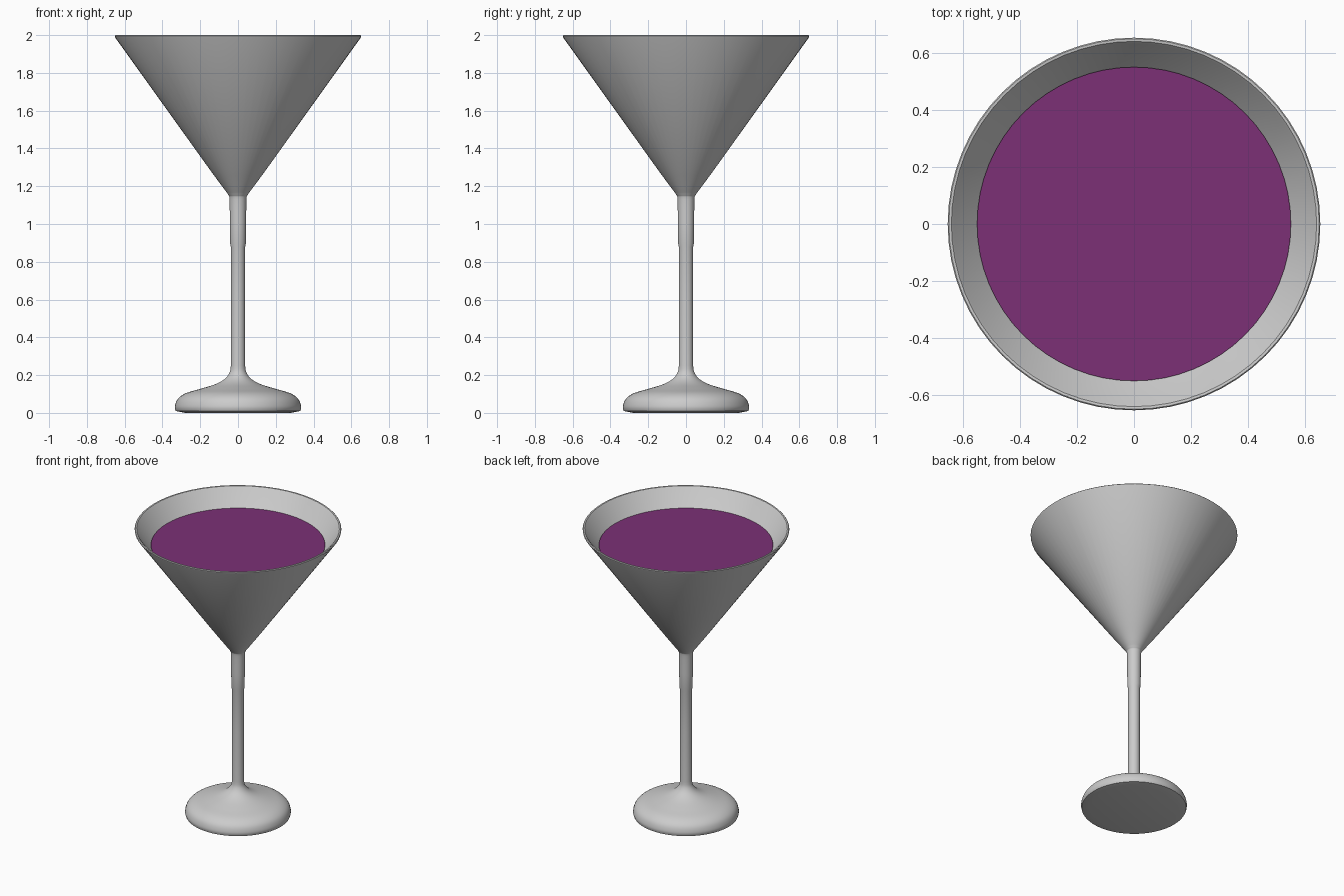
import bpy, bmesh, math
from mathutils import Vector

if "Cube" in bpy.data.objects:
    bpy.data.objects.remove(bpy.data.objects["Cube"])

SEGMENTS = 64


def smooth_curve(pts, steps=4):
    """Catmull-Rom sampling through (radius, height) points."""
    p = [Vector(q) for q in pts]
    p = [p[0]] + p + [p[-1]]
    out = []
    for a, b, c, d in zip(p, p[1:], p[2:], p[3:]):
        for i in range(steps):
            t = i / steps
            out.append(0.5 * (2 * b + (c - a) * t + (2 * a - 5 * b + 4 * c - d) * t ** 2
                              + (3 * b - a - 3 * c + d) * t ** 3))
    return [tuple(v) for v in out] + [tuple(pts[-1])]


def lathe(name, profile, colour=None):
    """Revolve a (radius, height) profile around the z axis."""
    bm = bmesh.new()
    verts = [bm.verts.new((r, 0, z)) for r, z in profile]
    edges = [bm.edges.new(pair) for pair in zip(verts, verts[1:])]
    bmesh.ops.spin(bm, geom=verts + edges, cent=(0, 0, 0), axis=(0, 0, 1),
                   angle=math.tau, steps=SEGMENTS)
    bmesh.ops.remove_doubles(bm, verts=bm.verts, dist=0.0005)
    bmesh.ops.recalc_face_normals(bm, faces=bm.faces)
    mesh = bpy.data.meshes.new(name)
    bm.to_mesh(mesh)
    bm.free()
    obj = bpy.data.objects.new(name, mesh)
    bpy.context.collection.objects.link(obj)
    if colour:
        mat = bpy.data.materials.new(name)
        mat.diffuse_color = colour
        mat.use_nodes = True
        mat.node_tree.nodes["Principled BSDF"].inputs["Base Color"].default_value = mat.diffuse_color
        mesh.materials.append(mat)
    bpy.ops.object.select_all(action='DESELECT')
    obj.select_set(True)
    bpy.context.view_layer.objects.active = obj
    bpy.ops.object.shade_smooth_by_angle(angle=math.radians(40))
    return obj


# Foot: flat underside, rounded edge, concave sweep up to the stem
underside = [(0, 0), (0.28, 0.0)]
foot = smooth_curve([(0.33, 0.01), (0.334, 0.035), (0.318, 0.075), (0.275, 0.105),
                     (0.20, 0.127), (0.12, 0.152), (0.07, 0.18), (0.044, 0.215),
                     (0.038, 0.25)])
# Stem flaring into the cone
stem = [(0.037, 0.6), (0.038, 0.88), (0.042, 0.9)]
flare = smooth_curve([(0.043, 1.0), (0.045, 1.13), (0.052, 1.155), (0.075, 1.187),
                      (0.14, 1.275)])
# Bowl: outer wall, rounded rim, inner wall down to the point
bowl = [(0.651, 1.988), (0.653, 1.996), (0.649, 2.0), (0.64, 1.999), (0.632, 1.99),
        (0.05, 1.19), (0, 1.175)]
lathe("glass", underside + foot + stem + flare + bowl)

# Drink filling the bowl
lathe("drink", [(0, 1.185), (0.045, 1.195), (0.55, 1.886), (0, 1.886)],
      (0.2, 0.03, 0.18, 1))
